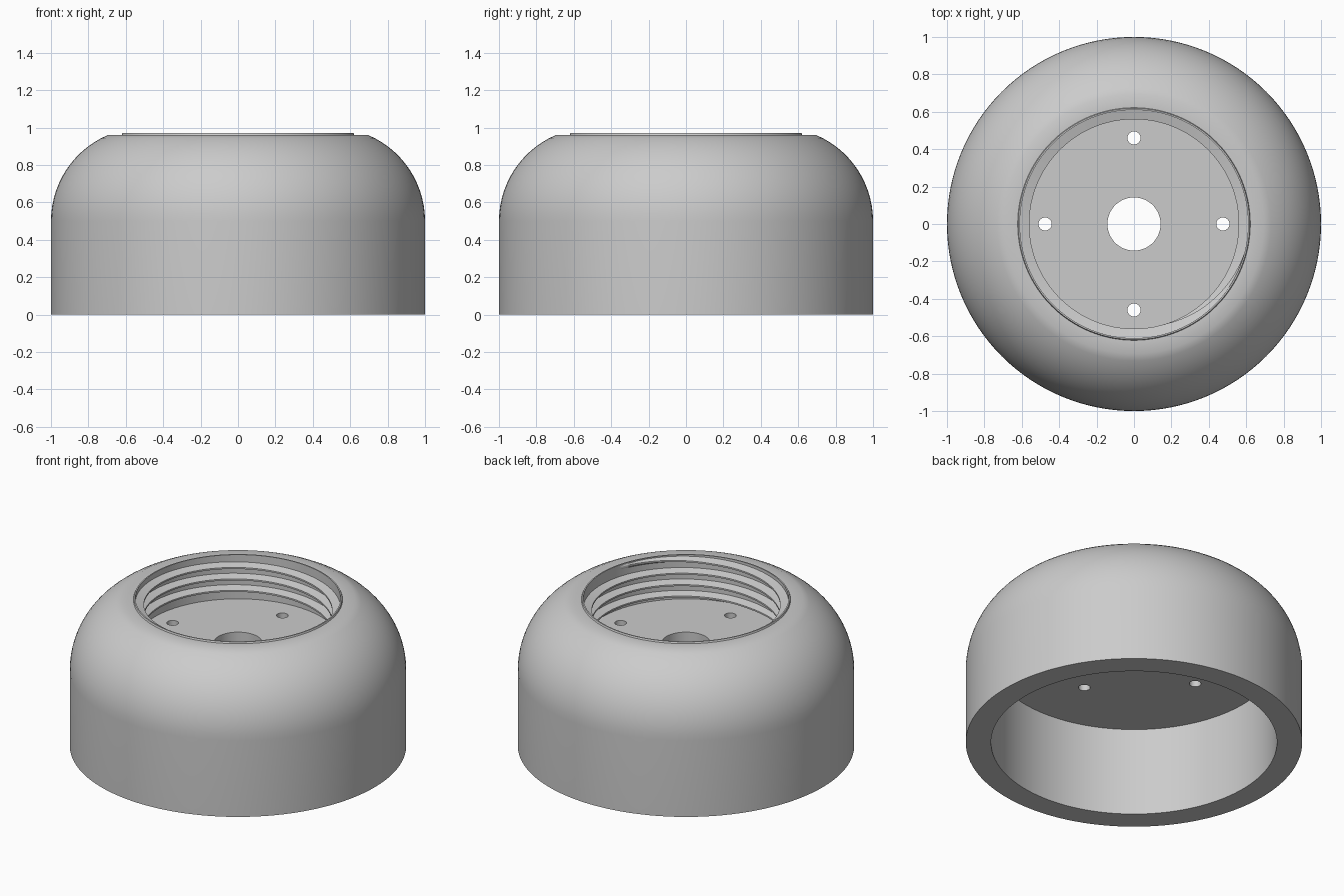
import bpy, bmesh, math
from math import sin, cos, pi, radians

if "Cube" in bpy.data.objects:
    bpy.data.objects.remove(bpy.data.objects["Cube"])

grey = bpy.data.materials.new("plain grey")
grey.use_nodes = True
colour = (0.6, 0.6, 0.6, 1)
grey.diffuse_color = colour
grey.node_tree.nodes["Principled BSDF"].inputs["Base Color"].default_value = colour


def sweep(name, section_at, steps, closed):
    """Skin a run of matching cross-sections into a solid."""
    bm = bmesh.new()
    rings = [[bm.verts.new(p) for p in section_at(i)] for i in range(steps)]
    count = len(rings[0])
    for i in range(steps if closed else steps - 1):
        a, b = rings[i], rings[(i + 1) % steps]
        for j in range(count):
            k = (j + 1) % count
            bm.faces.new((a[j], a[k], b[k], b[j]))
    if not closed:
        bm.faces.new(rings[0])
        bm.faces.new(rings[-1])
    bmesh.ops.recalc_face_normals(bm, faces=bm.faces)
    mesh = bpy.data.meshes.new(name)
    bm.to_mesh(mesh)
    bm.free()
    mesh.materials.append(grey)
    obj = bpy.data.objects.new(name, mesh)
    bpy.context.collection.objects.link(obj)
    return obj


def smooth(obj, degrees):
    bpy.ops.object.select_all(action="DESELECT")
    obj.select_set(True)
    bpy.context.view_layer.objects.active = obj
    bpy.ops.object.shade_smooth_by_angle(angle=radians(degrees))


# Domed body: hollow skirt, floor plate with centre hole, round well in the top
dome = [(0.5 + 0.5 * cos(t), 0.5 + 0.5 * sin(t))
        for t in (radians(67.2) * i / 14 for i in range(15))]
profile = [(0.142, 0.58), (0.85, 0.58), (0.85, 0), (1, 0)] + dome + [
    (0.622, 0.96), (0.618, 0.97), (0.61, 0.97), (0.61, 0.68), (0.142, 0.68)]
SIDES = 128


def body_section(i):
    a = 2 * pi * i / SIDES
    return [(r * cos(a), r * sin(a), z) for r, z in profile]


body = sweep("body", body_section, SIDES, True)

# Four screw holes through the floor plate
cutters = []
for x, y in ((0.475, 0), (-0.475, 0), (0, 0.46), (0, -0.46)):
    bpy.ops.mesh.primitive_cylinder_add(vertices=32, radius=0.035, depth=0.3,
                                        location=(x, y, 0.63))
    cutter = bpy.context.object
    cutter.name = "screw_hole_cutter"
    cutter.hide_render = True
    cutters.append(cutter)
    cut = body.modifiers.new("screw_hole", "BOOLEAN")
    cut.operation = "DIFFERENCE"
    cut.solver = "EXACT"
    cut.object = cutter
bpy.context.view_layer.objects.active = body
for name in [m.name for m in body.modifiers]:
    bpy.ops.object.modifier_apply(modifier=name)
for cutter in cutters:
    bpy.data.objects.remove(cutter)
smooth(body, 30)

# Screw thread winding up the wall of the well, fading out at both ends
PITCH, TURNS, PER_TURN = 0.075, 3.4, 96
STEPS = int(TURNS * PER_TURN)
END_ANGLE, TOP = radians(-15), 0.95


def thread_section(i):
    left = (STEPS - 1 - i) / PER_TURN
    a = END_ANGLE - 2 * pi * left
    z = TOP - PITCH * left
    fade = min(1, 0.05 + 6 * min(left, i / PER_TURN))
    shape = ((0.615, 0.02), (0.612 - 0.052 * fade, 0.005),
             (0.612 - 0.052 * fade, -0.005), (0.615, -0.02))
    return [(r * cos(a), r * sin(a), z + h) for r, h in shape]


smooth(sweep("screw_thread", thread_section, STEPS, False), 20)
